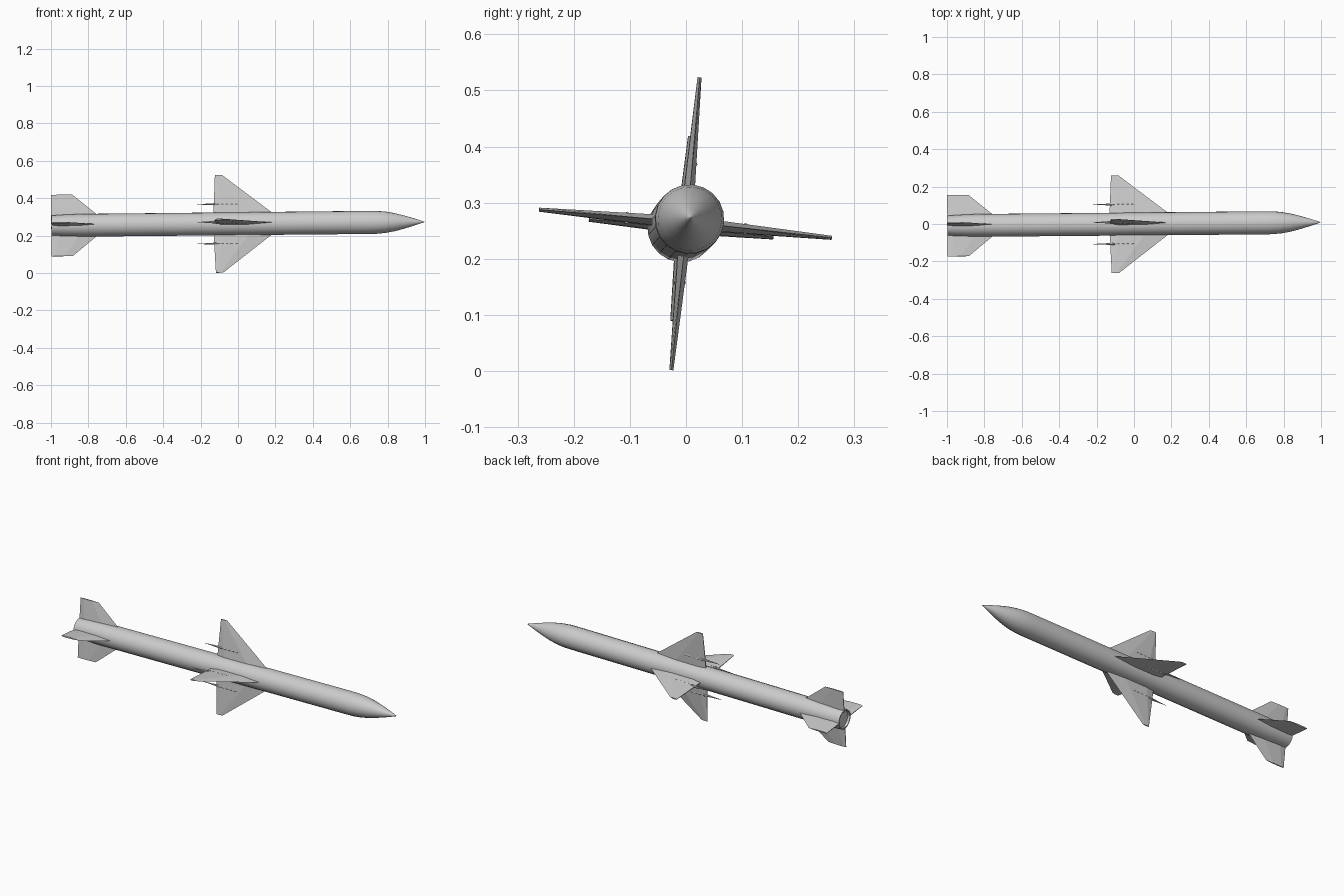
import bpy, bmesh, math
from mathutils import Matrix, Vector

if "Cube" in bpy.data.objects:
    bpy.data.objects.remove(bpy.data.objects["Cube"])

# whole missile: axis along +x, slightly tilted and rolled
TILT = Vector((1, 0.009, 0.010)).to_track_quat('X', 'Z').to_matrix().to_4x4()
BASE = Matrix.Translation((0, 0, 0.2635)) @ TILT @ Matrix.Rotation(math.radians(-5.5), 4, 'X')


def finish(bm, name, turn=0.0, angle=30):
    bmesh.ops.recalc_face_normals(bm, faces=bm.faces)
    me = bpy.data.meshes.new(name)
    bm.to_mesh(me)
    bm.free()
    ob = bpy.data.objects.new(name, me)
    bpy.context.collection.objects.link(ob)
    me.transform(BASE @ Matrix.Rotation(turn, 4, 'X'))
    bpy.ops.object.select_all(action='DESELECT')
    ob.select_set(True)
    bpy.context.view_layer.objects.active = ob
    bpy.ops.object.shade_smooth_by_angle(angle=math.radians(angle))
    return ob


def loft(bm, rings):
    """Bridge closed rings of equal length and cap both ends."""
    vs = [[bm.verts.new(p) for p in r] for r in rings]
    n = len(vs[0])
    for a, b in zip(vs, vs[1:]):
        for i in range(n):
            j = (i + 1) % n
            bm.faces.new((a[i], a[j], b[j], b[i]))
    bm.faces.new(vs[0])
    bm.faces.new(vs[-1])


def ring(x, ry, rz, n, z=0.0):
    return [(x, ry * math.cos(2 * math.pi * i / n), z + rz * math.sin(2 * math.pi * i / n))
            for i in range(n)]


def blade_section(front, back, r, half):
    """Six-sided wedge section at distance r from the axis."""
    c = front - back
    a, b = front - 0.4 * c, back + 0.15 * c
    return [(front, 0, r), (a, half, r), (b, half, r),
            (back, half * 0.3, r), (back, -half * 0.3, r), (b, -half, r), (a, -half, r)]


# body with ogive nose and slight boat tail, shallow nozzle recess
profile = [(-0.985, 0.046), (-0.998, 0.048), (-0.998, 0.054), (-0.94, 0.058), (-0.85, 0.061),
           (0.68, 0.062), (0.74, 0.0615), (0.79, 0.057), (0.84, 0.048), (0.89, 0.035),
           (0.94, 0.020), (0.98, 0.007), (0.997, 0.0008)]
bm = bmesh.new()
loft(bm, [ring(x, r, r, 20) for x, r in profile])
finish(bm, "body")

for k in range(4):
    turn = k * math.pi / 2

    # main wing
    bm = bmesh.new()
    loft(bm, [blade_section(0.20, -0.131, 0.045, 0.010),
              blade_section(-0.082, -0.121, 0.262, 0.0035)])
    finish(bm, f"wing_{k + 1}", turn, 5)

    # tail fin
    bm = bmesh.new()
    loft(bm, [blade_section(-0.735, -0.998, 0.042, 0.008),
              blade_section(-0.885, -0.998, 0.165, 0.0035)])
    finish(bm, f"tail_fin_{k + 1}", turn, 5)

    # slim rod through the wing with a spike behind the trailing edge
    bm = bmesh.new()
    loft(bm, [ring(x, ry, rz, 8, 0.106) for x, ry, rz in
              [(-0.218, 0.0008, 0.0008), (-0.15, 0.005, 0.004), (-0.125, 0.008, 0.006),
               (-0.01, 0.008, 0.006), (0.008, 0.006, 0.004)]])
    # row of small collars along the rod
    for i in range(5):
        x = -0.115 + i * 0.025
        loft(bm, [ring(x, 0.0105, 0.0072, 8, 0.106), ring(x + 0.013, 0.0105, 0.0072, 8, 0.106)])
    finish(bm, f"wing_rod_{k + 1}", turn)
